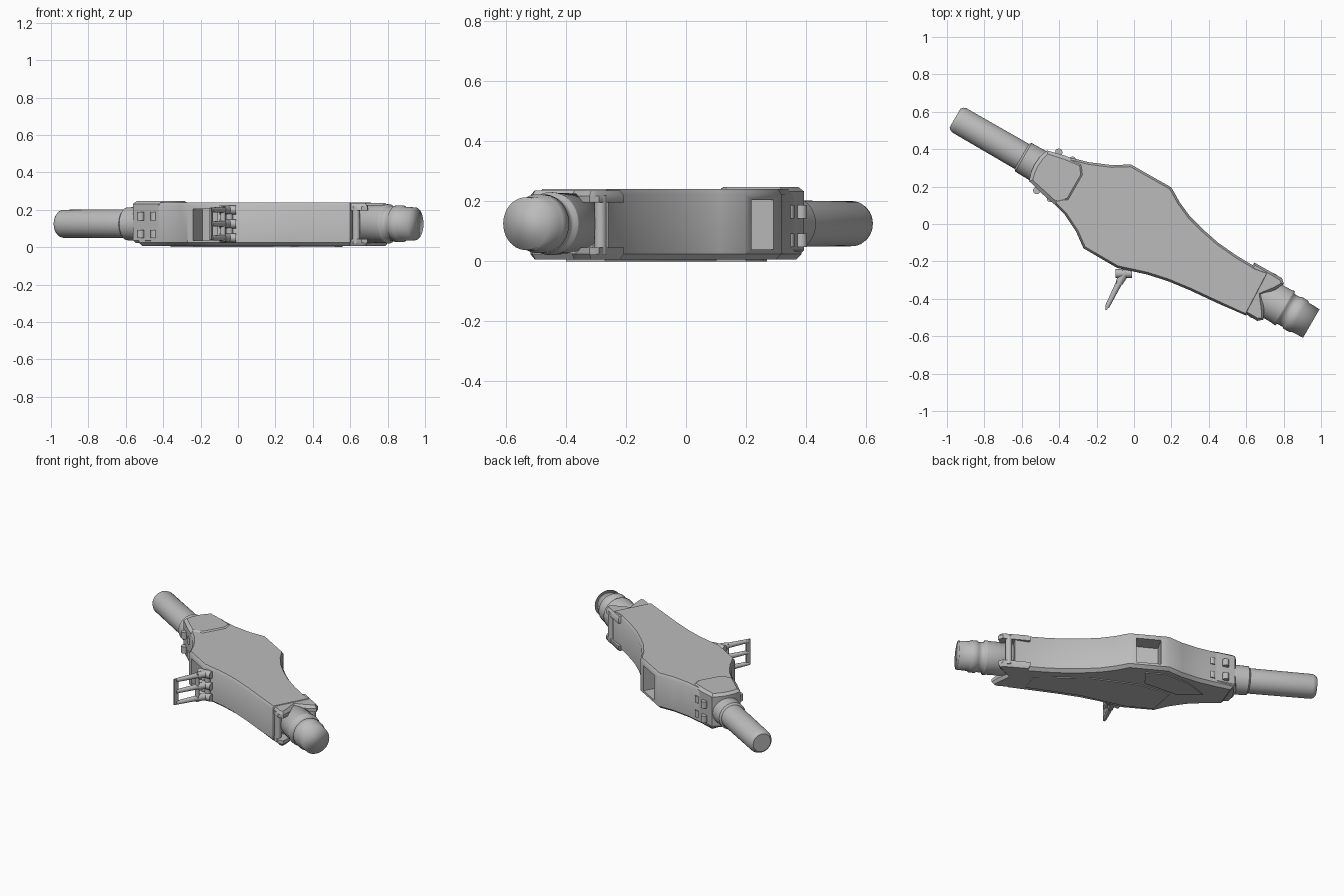
import bpy, bmesh, math
from mathutils import Matrix, Vector

if "Cube" in bpy.data.objects:
    bpy.data.objects.remove(bpy.data.objects["Cube"])

grey = bpy.data.materials.new("grey metal")
grey.diffuse_color = (0.5, 0.5, 0.5, 1)
grey.use_nodes = True
grey.node_tree.nodes["Principled BSDF"].inputs["Base Color"].default_value = grey.diffuse_color

# Long axis of the model: local x runs along the tube, local y across it
AXIS = Matrix.Rotation(math.radians(-30), 4, 'Z') @ Matrix.Translation((0, 0.013, 0))


def finish(name, bm, matrix=Matrix(), angle=35):
    bmesh.ops.transform(bm, matrix=matrix, verts=bm.verts)
    bmesh.ops.recalc_face_normals(bm, faces=bm.faces)
    me = bpy.data.meshes.new(name)
    bm.to_mesh(me)
    bm.free()
    me.materials.append(grey)
    ob = bpy.data.objects.new(name, me)
    bpy.context.collection.objects.link(ob)
    bpy.ops.object.select_all(action='DESELECT')
    ob.select_set(True)
    bpy.context.view_layer.objects.active = ob
    bpy.ops.object.shade_smooth_by_angle(angle=math.radians(angle))
    return ob


def slab(name, pts, z0, z1, top=0.0, bottom=0.0, matrix=Matrix(), rim=0.018):
    """Extruded outline; top / bottom are the widths of the chamfered rims."""
    bm = bmesh.new()
    lo = bm.faces.new([bm.verts.new((x, y, z0 + (rim if bottom else 0))) for x, y in pts])
    hi = bmesh.ops.extrude_face_region(bm, geom=[lo], use_keep_orig=True)['geom']
    hi_face = [g for g in hi if isinstance(g, bmesh.types.BMFace)][0]
    for v in hi_face.verts:
        v.co.z = z1 - (rim if top else 0)
    bmesh.ops.recalc_face_normals(bm, faces=bm.faces)
    for face, width in ((hi_face, top), (lo, bottom)):
        if width:
            bmesh.ops.inset_individual(bm, faces=[face], thickness=width, depth=rim)
    return finish(name, bm, matrix)


def lathe(name, profile, matrix, segs=40, angle=35):
    """Closed solid of revolution about local x from (position, radius) pairs."""
    bm = bmesh.new()
    rings = [[bm.verts.new((s, r * math.cos(a), r * math.sin(a)))
              for a in (2 * math.pi * i / segs for i in range(segs))] for s, r in profile]
    for a, b in zip(rings, rings[1:]):
        for i in range(segs):
            j = (i + 1) % segs
            bm.faces.new((a[i], a[j], b[j], b[i]))
    bm.faces.new(rings[0])
    bm.faces.new(rings[-1])
    return finish(name, bm, matrix, angle)


def rod(name, a, b, r0, r1, segs=12):
    a, b = Vector(a), Vector(b)
    rot = (b - a).to_track_quat('X', 'Z').to_matrix().to_4x4()
    return lathe(name, [(0, r0), ((b - a).length, r1)], Matrix.Translation(a) @ rot, segs)


def box(name, loc, size, turn):
    bm = bmesh.new()
    bmesh.ops.create_cube(bm, size=1, matrix=Matrix.Diagonal((*size, 1)))
    return finish(name, bm, Matrix.Translation(loc) @ Matrix.Rotation(math.radians(turn), 4, 'Z'))


# Flat main body
outline = [(-.46, .385), (-.36, .36), (-.24, .33), (-.12, .315), (-.016, .318), (.2, .195),
           (.245, .115), (.30, .04), (.37, -.03), (.45, -.10), (.55, -.17), (.65, -.23),
           (.72, -.26), (.60, -.49), (.45, -.425), (.30, -.355), (.18, -.305), (.07, -.27),
           (-.02, -.25), (-.09, -.235), (-.27, -.13), (-.31, -.04), (-.37, .05), (-.44, .12),
           (-.53, .20)]
body = slab("body", outline, 0.006, 0.24, top=0.012, bottom=0.02)

# Side pockets cut into the two short facets
for name, loc, size, turn in (("rear_pocket_cutter", (.085, .235, .122), (.15, .16, .165), -29),
                              ("front_pocket_cutter", (-.165, -.165, .12), (.15, .16, .17), -30)):
    cutter = box(name, loc, size, turn)
    cutter.hide_render = True
    cutter.hide_set(True)
    cut = body.modifiers.new(name, 'BOOLEAN')
    cut.operation = 'DIFFERENCE'
    cut.object = cutter

# Raised panels under the body
slab("belly_panel", [(-.24, -.10), (-.08, -.19), (.20, -.26), (.52, -.40), (.56, -.27),
                     (.28, -.06), (.02, .06), (-.20, .10)], 0, 0.012)
slab("belly_panel_small", [(-.36, .22), (-.24, .12), (.0, .10), (.08, .2), (-.02, .26), (-.2, .27)],
     0, 0.012)

# Barrel tube with rounded tip and stepped collar
tube_line = AXIS @ Matrix.Translation((0, 0, .125))
lathe("tube", [(-1.112, .05), (-1.112, .058), (-1.10, .070), (-1.085, .075), (-.70, .077),
               (-.69, .088), (-.60, .090), (-.50, .094)], tube_line)

# Hood around the tube root
slab("hood", [(-.60, -.095), (-.615, -.05), (-.62, 0), (-.615, .05), (-.60, .095),
              (-.50, .12), (-.40, .13), (-.36, .08), (-.36, -.08), (-.42, -.135), (-.50, -.12)],
     .022, .247, top=.02, bottom=.015, matrix=AXIS, rim=.015)

# Hinge knuckles on both flanks of the hood
for side in (-1, 1):
    for z in (.07, .165):
        for s in (-.54, -.455):
            p = AXIS @ Vector((s, side * .118, 0))
            rod("hood_knuckle", (p.x, p.y, z - .022), (p.x, p.y, z + .022), .02, .02)

# Fork at the wide end: two cheek plates and a block between them
cheek = [(.66, -.13), (.83, -.132), (.855, -.11), (.83, -.06), (.78, 0), (.83, .06),
         (.855, .11), (.83, .132), (.66, .13)]
slab("upper_cheek", cheek, .195, .236, top=.015, matrix=AXIS)
slab("lower_cheek", cheek, .006, .045, bottom=.015, matrix=AXIS)
for side in (-1, 1):
    p = AXIS @ Vector((.79, side * .115, 0))
    rod("fork_pin", (p.x, p.y, .02), (p.x, p.y, .22), .02, .02)

# Stepped round end cap
lathe("end_cap", [(.60, .1), (.90, .102), (.915, .105), (.925, .105), (.93, .092), (.965, .092),
                  (.97, .098), (1.01, .098), (1.02, .09), (1.087, .088)], tube_line, angle=100)

# Swung-out ladder frame beside the front pocket
hinge, mid, tip = (-.045, -.255), (-.08, -.315), (-.145, -.445)
rod("frame_hinge_post", (*hinge, .025), (*hinge, .22), .018, .018)
rod("frame_cross_post", (*mid, .03), (*mid, .215), .014, .014)
box("frame_end_plate", (*tip, .125), (.012, .03, .17), -20)
for z in (.05, .125, .2):
    rod("frame_knuckle", (-.10, -.265, z), (-.01, -.265, z), .024, .024)
    rod("frame_arm_root", (*hinge, z), (*mid, z), .024, .02)
    rod("frame_arm", (*mid, z), (*tip, z), .017, .012)
